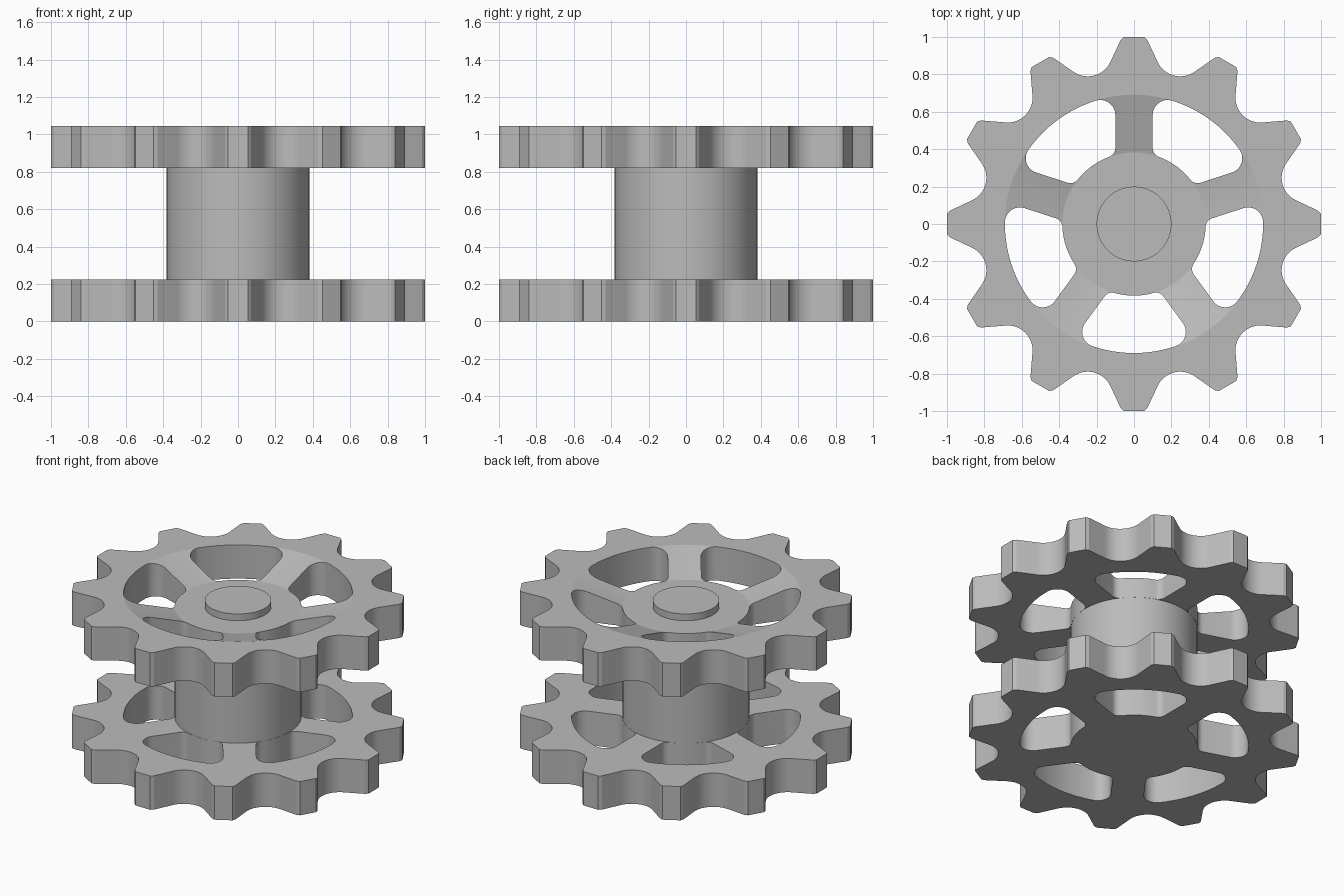
import bpy, bmesh
from math import cos, sin, radians, degrees, atan2, sqrt

if "Cube" in bpy.data.objects:
    bpy.data.objects.remove(bpy.data.objects["Cube"])

grey = bpy.data.materials.new("plain_grey")
grey.use_nodes = True
COLOUR = (0.5, 0.5, 0.5, 1)
grey.diffuse_color = COLOUR
grey.node_tree.nodes["Principled BSDF"].inputs["Base Color"].default_value = COLOUR

TEETH, SPOKES = 12, 5
HUB_R, RING_R = 0.383, 0.69
PLATE_H, TOP_Z, DISH = 0.225, 1.045, 0.09


def arc(cx, cy, r, start, end, steps):
    angles = [radians(start + (end - start) * i / steps) for i in range(steps + 1)]
    return [(cx + r * cos(a), cy + r * sin(a)) for a in angles]


def turn(points, degs):
    c, s = cos(radians(degs)), sin(radians(degs))
    return [(x * c - y * s, x * s + y * c) for x, y in points]


def mirrored(points):
    """Close a left half with its mirror image."""
    return points + [(-x, y) for x, y in reversed(points[:-1])]


def make_object(name, bm):
    bmesh.ops.recalc_face_normals(bm, faces=bm.faces)
    mesh = bpy.data.meshes.new(name)
    bm.to_mesh(mesh)
    bm.free()
    mesh.materials.append(grey)
    obj = bpy.data.objects.new(name, mesh)
    bpy.context.collection.objects.link(obj)
    return obj


def add_prism(bm, outline, z0, z1):
    face = bm.faces.new([bm.verts.new((x, y, z0)) for x, y in outline])
    top = bmesh.ops.extrude_face_region(bm, geom=[face])["geom"]
    verts = [v for v in top if isinstance(v, bmesh.types.BMVert)]
    bmesh.ops.translate(bm, verts=verts, vec=(0, 0, z1 - z0))


def frustum(name, r0, r1, z0, z1):
    bm = bmesh.new()
    bmesh.ops.create_cone(bm, cap_ends=True, segments=96, radius1=r0, radius2=r1, depth=z1 - z0)
    bmesh.ops.translate(bm, verts=bm.verts, vec=(0, 0, (z0 + z1) / 2))
    return make_object(name, bm)


def cut(obj, cutter):
    mod = obj.modifiers.new("cut", "BOOLEAN")
    mod.operation, mod.solver, mod.object = "DIFFERENCE", "EXACT", cutter
    bpy.context.view_layer.objects.active = obj
    bpy.ops.object.modifier_apply(modifier=mod.name)
    bpy.data.objects.remove(cutter)


def polar(r, degs):
    return (r * cos(radians(degs)), r * sin(radians(degs)))


# Toothed rim: one valley between two flat tooth tips, repeated
def gear_outline():
    half = [polar(1.0015, 101.9), polar(0.9875, 100.9)]
    half += arc(0, 0.955, 0.133, 219, 270, 9)
    valley = mirrored(half)
    pitch = 360 / TEETH
    return [p for k in range(TEETH) for p in turn(valley, -pitch * (k + 0.5))]


# Window between two parallel-sided spokes, with rounded corners
def window_outline():
    side, inner, outer = 0.1, 0.05, 0.08
    ix, ox = side + inner, side + outer
    iy = sqrt((HUB_R + inner) ** 2 - ix ** 2)
    oy = sqrt((RING_R - outer) ** 2 - ox ** 2)
    ia, oa = degrees(atan2(iy, ix)), degrees(atan2(oy, ox))
    middle = 90 - 180 / SPOKES
    half = arc(0, 0, HUB_R, middle, ia, 5)[:-1]
    half += arc(ix, iy, inner, ia + 180, 180, 8)
    half += arc(ox, oy, outer, 180, oa, 12)
    half += arc(0, 0, RING_R, oa, middle, 8)[1:]
    half = turn(half, 90 - middle)
    return half + [(-x, y) for x, y in reversed(half[1:-1])]


def gear(name, z0, dished):
    z1 = z0 + PLATE_H
    bm = bmesh.new()
    add_prism(bm, gear_outline(), z0, z1)
    obj = make_object(name, bm)
    if dished:
        # Conical recess from the rim down to the hub face
        grow = (RING_R - HUB_R) / DISH * 0.1
        cut(obj, frustum("dish_cutter", HUB_R, RING_R + 0.003 + grow, z1 - DISH, z1 + 0.1))
    bm = bmesh.new()
    for k in range(SPOKES):
        outline = turn(window_outline(), 180 / SPOKES + 360 / SPOKES * k)
        add_prism(bm, outline, z0 - 0.1, z1 + 0.1)
    cut(obj, make_object("window_cutter", bm))
    return obj


parts = [
    gear("lower_gear", 0, False),
    gear("upper_gear", TOP_Z - PLATE_H, True),
    frustum("hub", 0.382, 0.382, PLATE_H - 0.02, TOP_Z - PLATE_H + 0.02),
    frustum("axle_cap", 0.2, 0.2, TOP_Z - DISH - 0.02, TOP_Z - 0.045),
]

bpy.ops.object.select_all(action="DESELECT")
for part in parts:
    part.select_set(True)
bpy.context.view_layer.objects.active = parts[0]
bpy.ops.object.shade_smooth_by_angle(angle=radians(14))
